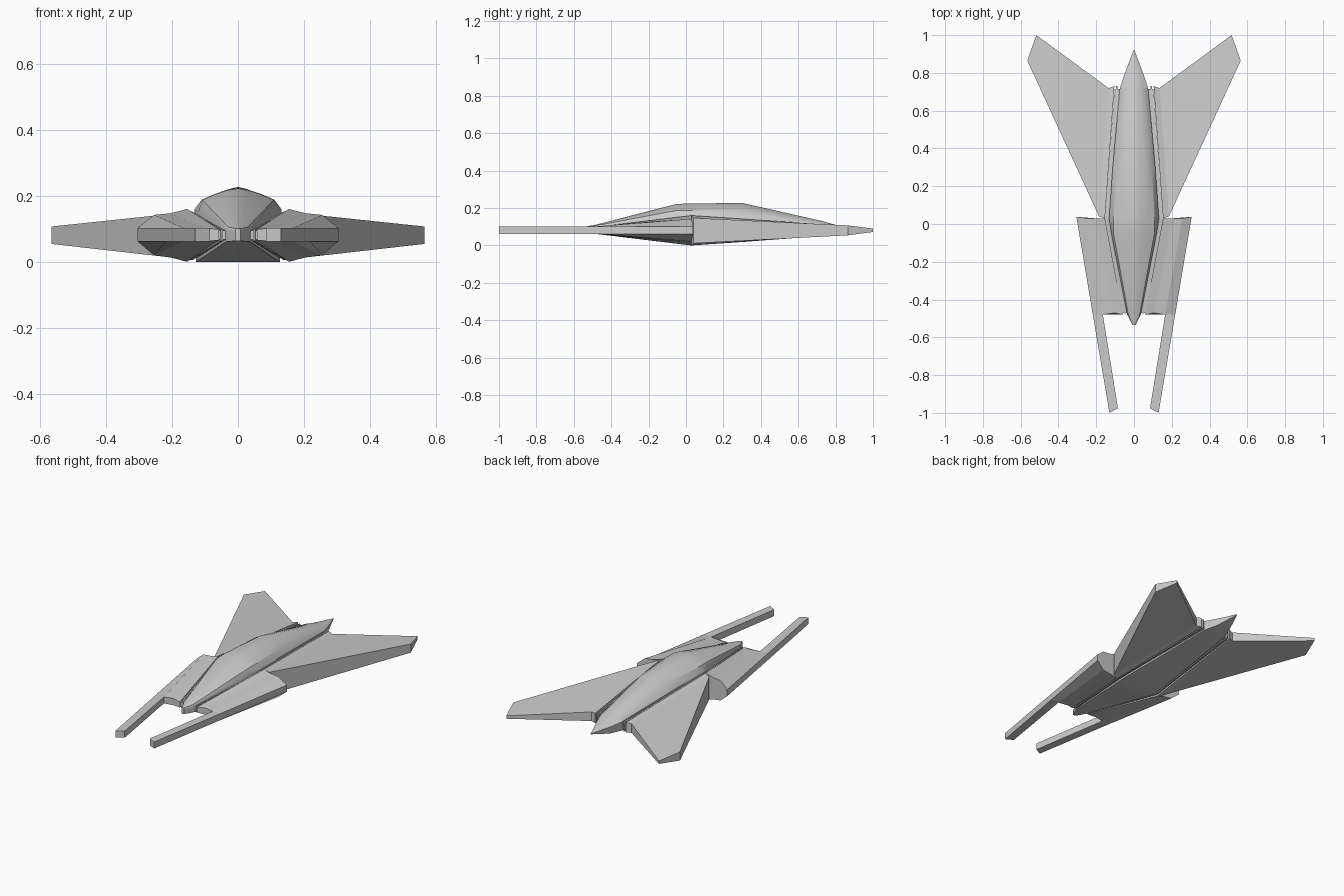
import bpy, bmesh, math


def loft(name, rings, mirror=True, smooth=None):
    """Bridge equal-length rings of 3D points, cap both ends, mirror over x."""
    bm = bmesh.new()
    loops = [[bm.verts.new(p) for p in ring] for ring in rings]
    n = len(loops[0])
    for a, b in zip(loops, loops[1:]):
        for i in range(n):
            j = (i + 1) % n
            bm.faces.new((a[i], a[j], b[j], b[i]))
    bm.faces.new(loops[0][::-1])
    bm.faces.new(loops[-1])
    bmesh.ops.recalc_face_normals(bm, faces=bm.faces[:])
    me = bpy.data.meshes.new(name)
    bm.to_mesh(me)
    bm.free()
    ob = bpy.data.objects.new(name, me)
    bpy.context.collection.objects.link(ob)
    if mirror:
        mod = ob.modifiers.new("mirror", 'MIRROR')
        mod.use_mirror_merge = False
    if smooth:
        bpy.ops.object.select_all(action='DESELECT')
        ob.select_set(True)
        bpy.context.view_layer.objects.active = ob
        bpy.ops.object.shade_smooth_by_angle(angle=math.radians(smooth))
    return ob


def hull_ring(y, top, shx, shz, sx, sz, bx, bz):
    """Symmetric hull section: domed crest, shoulder, side edge, flat floor."""
    half = [(shx * t, top - (top - shz) * t ** 1.5) for t in (0.3, 0.65, 1)]
    half += [(sx, sz), (bx, bz)]
    right = [(x, y, z) for x, z in half]
    left = [(-x, y, z) for x, z in reversed(half)]
    return [(0, y, top)] + right + left


# Central fuselage, nose to tail spike
fuselage_stations = [
    (-0.535, 0.104, 0.006, 0.103, 0.008, 0.098, 0.008, 0.066),
    (-0.48, 0.114, 0.030, 0.109, 0.036, 0.100, 0.036, 0.064),
    (-0.05, 0.225, 0.108, 0.190, 0.120, 0.155, 0.112, 0.012),
    (0.03, 0.227, 0.110, 0.191, 0.132, 0.162, 0.127, 0.003),
    (0.30, 0.230, 0.094, 0.188, 0.113, 0.145, 0.107, 0.021),
    (0.72, 0.135, 0.048, 0.124, 0.075, 0.110, 0.070, 0.053),
    (0.80, 0.113, 0.030, 0.108, 0.048, 0.100, 0.044, 0.058),
    (0.92, 0.095, 0.001, 0.094, 0.002, 0.092, 0.002, 0.088),
]
loft("fuselage", [hull_ring(*s) for s in fuselage_stations], mirror=False, smooth=25)


# Recessed rails in the seam between hull and wings
def box_ring(y, x0, x1, z0, z1):
    return [(x0, y, z0), (x1, y, z0), (x1, y, z1), (x0, y, z1)]


loft("seam_rail", [
    box_ring(-0.47, 0.030, 0.060, 0.070, 0.098),
    box_ring(0.03, 0.120, 0.154, 0.014, 0.148),
    box_ring(0.715, 0.065, 0.104, 0.060, 0.105),
])

# Raised thin ribs running along the rails
loft("rail_rib", [
    box_ring(-0.475, 0.045, 0.052, 0.066, 0.102),
    box_ring(0.03, 0.138, 0.146, 0.008, 0.155),
    box_ring(0.73, 0.087, 0.095, 0.056, 0.110),
])

# Forward wing panels, thick at the back and thin at the front
loft("forward_panel", [
    [(0.058, -0.48, 0.102), (0.105, -0.47, 0.105), (0.165, -0.48, 0.105),
     (0.218, -0.48, 0.105), (0.218, -0.48, 0.065), (0.165, -0.48, 0.065),
     (0.105, -0.47, 0.065), (0.058, -0.48, 0.068)],
    [(0.154, 0.03, 0.163), (0.205, 0.03, 0.150), (0.255, 0.03, 0.145),
     (0.305, 0.038, 0.105), (0.305, 0.038, 0.065), (0.255, 0.03, 0.023),
     (0.205, 0.03, 0.016), (0.154, 0.03, 0.003)],
])

# Long forward prongs
loft("forward_prong", [
    [(0.165, -0.48, 0.065), (0.218, -0.48, 0.065),
     (0.218, -0.48, 0.105), (0.165, -0.48, 0.105)],
    [(0.085, -0.975, 0.065), (0.13, -1.0, 0.065),
     (0.13, -1.0, 0.105), (0.085, -0.975, 0.105)],
])

# Swept rear wings, lofted from root strip to tip
loft("rear_wing", [
    [(0.154, 0.03, 0.163), (0.154, 0.03, 0.003),
     (0.104, 0.73, 0.055), (0.104, 0.73, 0.116)],
    [(0.185, 0.04, 0.150), (0.185, 0.04, 0.014),
     (0.135, 0.72, 0.056), (0.135, 0.72, 0.112)],
    [(0.565, 0.865, 0.110), (0.565, 0.865, 0.057),
     (0.517, 1.0, 0.075), (0.517, 1.0, 0.093)],
])

# Settle the model exactly on the ground plane
for ob in bpy.data.objects:
    ob.location.z = -0.003
